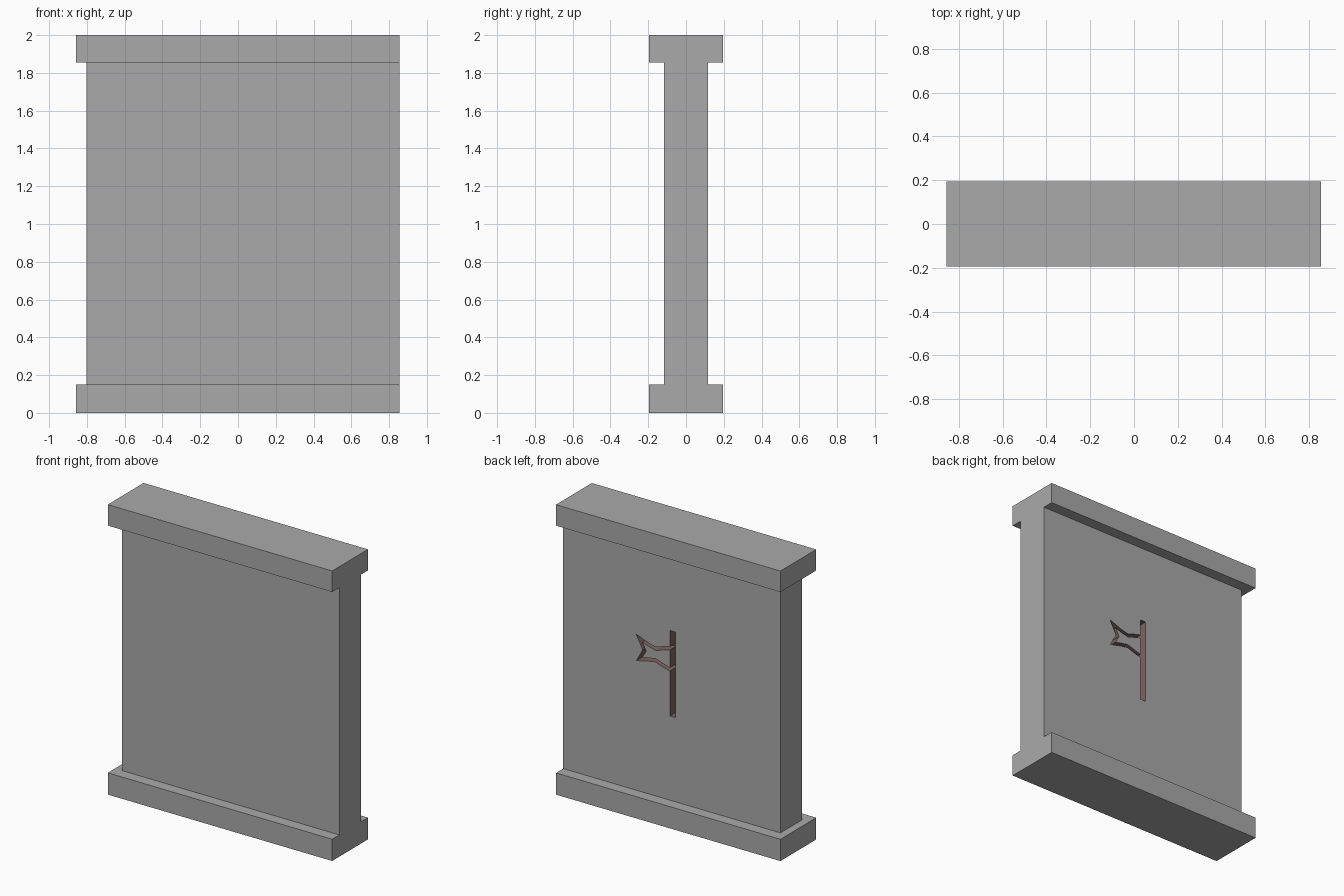
import bpy
import bmesh
from mathutils import Vector

default_cube = bpy.data.objects.get("Cube")
if default_cube:
    bpy.data.objects.remove(default_cube, do_unlink=True)


def make_material(name, color):
    mat = bpy.data.materials.new(name)
    mat.use_nodes = True
    mat.diffuse_color = (*color, 1)
    mat.node_tree.nodes["Principled BSDF"].inputs["Base Color"].default_value = (*color, 1)
    return mat


stone = make_material("stone grey", (0.40, 0.40, 0.40))
groove = make_material("groove brown", (0.21, 0.13, 0.12))


def prism(name, outline, y0, y1, materials):
    """Extrude a closed (x, z) outline from y0 to y1."""
    bm = bmesh.new()
    face = bm.faces.new([bm.verts.new((x, y0, z)) for x, z in outline])
    new = bmesh.ops.extrude_face_region(bm, geom=[face])["geom"]
    bmesh.ops.translate(bm, vec=(0, y1 - y0, 0),
                        verts=[v for v in new if isinstance(v, bmesh.types.BMVert)])
    bmesh.ops.recalc_face_normals(bm, faces=bm.faces)
    mesh = bpy.data.meshes.new(name)
    bm.to_mesh(mesh)
    bm.free()
    for mat in materials:
        mesh.materials.append(mat)
    obj = bpy.data.objects.new(name, mesh)
    bpy.context.collection.objects.link(obj)
    return obj


def rectangle(x0, x1, z0, z1):
    return [(x0, z0), (x1, z0), (x1, z1), (x0, z1)]


def band(path, width):
    """Outline of an open stroke of constant width with mitred corners."""
    pts = [Vector(p) for p in path]
    sides = ([], [])
    for i, p in enumerate(pts):
        before = (p - pts[i - 1]).normalized() if i else (pts[1] - p).normalized()
        after = (pts[i + 1] - p).normalized() if i < len(pts) - 1 else before
        n0, n1 = Vector((-before.y, before.x)), Vector((-after.y, after.x))
        miter = (n0 + n1) / (1 + n0.dot(n1)) * width / 2
        sides[0].append(p + miter)
        sides[1].append(p - miter)
    return sides[0] + sides[1][::-1]


# Base and cap, flush with the wall at one end
for name, low, high in (("base_slab", 0, 0.15), ("top_slab", 1.855, 2)):
    prism(name, rectangle(-0.857, 0.855, low, high), -0.195, 0.195, [stone])

# Wall panel
BACK = 0.117
wall = prism("wall_panel", rectangle(-0.803, 0.855, 0.15, 1.855), -BACK, BACK, [stone, groove])

# Pennant engraved in the back: a pole and a swallow-tailed outline
flag_path = [(0.02, 1.20), (0.07, 1.19), (0.15, 1.165), (0.21, 1.18), (0.275, 1.205),
             (0.235, 1.13), (0.275, 1.06), (0.21, 1.075), (0.15, 1.085), (0.09, 1.065),
             (0.02, 1.045)]
engravings = {"pole_cutter": rectangle(0, 0.042, 0.73, 1.32),
              "pennant_cutter": band(flag_path, 0.022)}
bpy.context.view_layer.objects.active = wall
for name, outline in engravings.items():
    cutter = prism(name, outline, BACK - 0.08, BACK + 0.05, [stone, groove])
    for face in cutter.data.polygons:
        face.material_index = 1
    cutter.hide_render = True
    cut = wall.modifiers.new(name, "BOOLEAN")
    cut.operation = "DIFFERENCE"
    cut.solver = "EXACT"
    cut.object = cutter
    bpy.ops.object.modifier_apply(modifier=cut.name)
    bpy.data.objects.remove(cutter, do_unlink=True)
